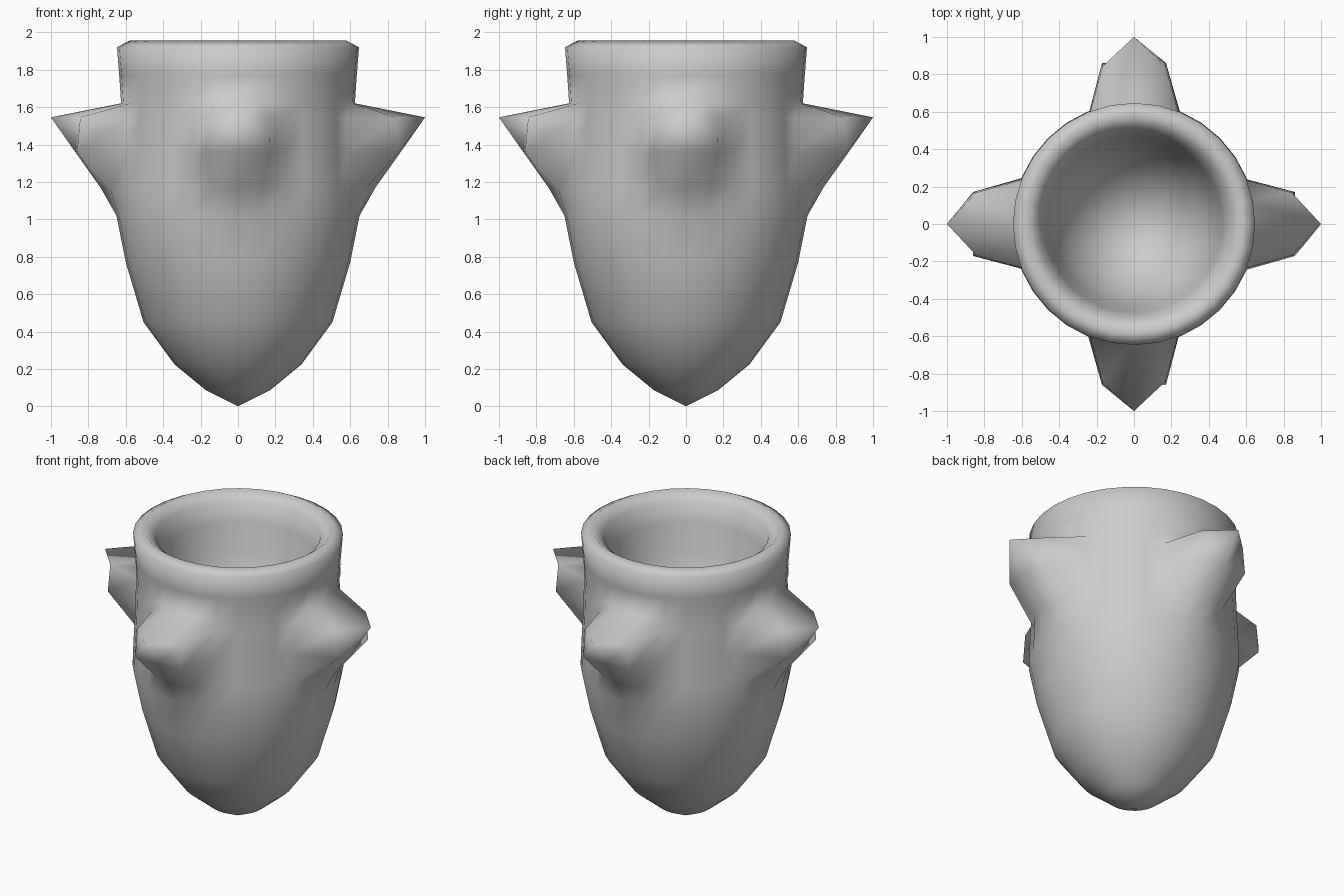
import bpy, bmesh
from math import cos, sin, radians, tau

SEGMENTS = 32
cube = bpy.data.objects.get("Cube")
if cube:
    bpy.data.objects.remove(cube, do_unlink=True)

# Grey clay
clay = bpy.data.materials.new("grey clay")
clay.use_nodes = True
color = (0.6, 0.6, 0.6, 1)
clay.diffuse_color = color
clay.node_tree.nodes["Principled BSDF"].inputs["Base Color"].default_value = color

# Outer wall, rim and bowl, as radius and height
profile = [(0.17, 0.085), (0.34, 0.225), (0.505, 0.45), (0.6, 0.77),
           (0.65, 1.02), (0.645, 1.17), (0.635, 1.36), (0.63, 1.545),
           (0.625, 1.62), (0.635, 1.77), (0.647, 1.92), (0.58, 1.955),
           (0.51, 1.9), (0.475, 1.77), (0.44, 1.58), (0.37, 1.38),
           (0.25, 1.23), (0.12, 1.15)]

# Horn rings: radius on the horn's middle line and one segment to each side
horns = {5: (0.735, 0.7), 6: (0.87, 0.877), 7: (1.0, 0.86)}


def ring_radius(row, seg):
    step = seg % (SEGMENTS // 4)
    step = min(step, SEGMENTS // 4 - step)
    if row in horns and step < 2:
        return horns[row][step]
    return profile[row][0]


# Pot with four horns
bm = bmesh.new()
rings = []
for row, (_, z) in enumerate(profile):
    ring = []
    for seg in range(SEGMENTS):
        a = tau * seg / SEGMENTS
        r = ring_radius(row, seg)
        ring.append(bm.verts.new((r * cos(a), r * sin(a), z)))
    rings.append(ring)
for low, high in zip(rings, rings[1:]):
    for i in range(SEGMENTS):
        j = (i + 1) % SEGMENTS
        bm.faces.new((low[i], low[j], high[j], high[i]))

# Pointed foot and bowl floor
foot = bm.verts.new((0, 0, 0))
floor = bm.verts.new((0, 0, 1.13))
for i in range(SEGMENTS):
    j = (i + 1) % SEGMENTS
    bm.faces.new((foot, rings[0][j], rings[0][i]))
    bm.faces.new((floor, rings[-1][i], rings[-1][j]))
bmesh.ops.recalc_face_normals(bm, faces=bm.faces)

mesh = bpy.data.meshes.new("horned_pot")
bm.to_mesh(mesh)
bm.free()
mesh.materials.append(clay)
pot = bpy.data.objects.new("horned_pot", mesh)
bpy.context.collection.objects.link(pot)
bpy.context.view_layer.objects.active = pot
pot.select_set(True)
bpy.ops.object.shade_smooth_by_angle(angle=radians(180))
